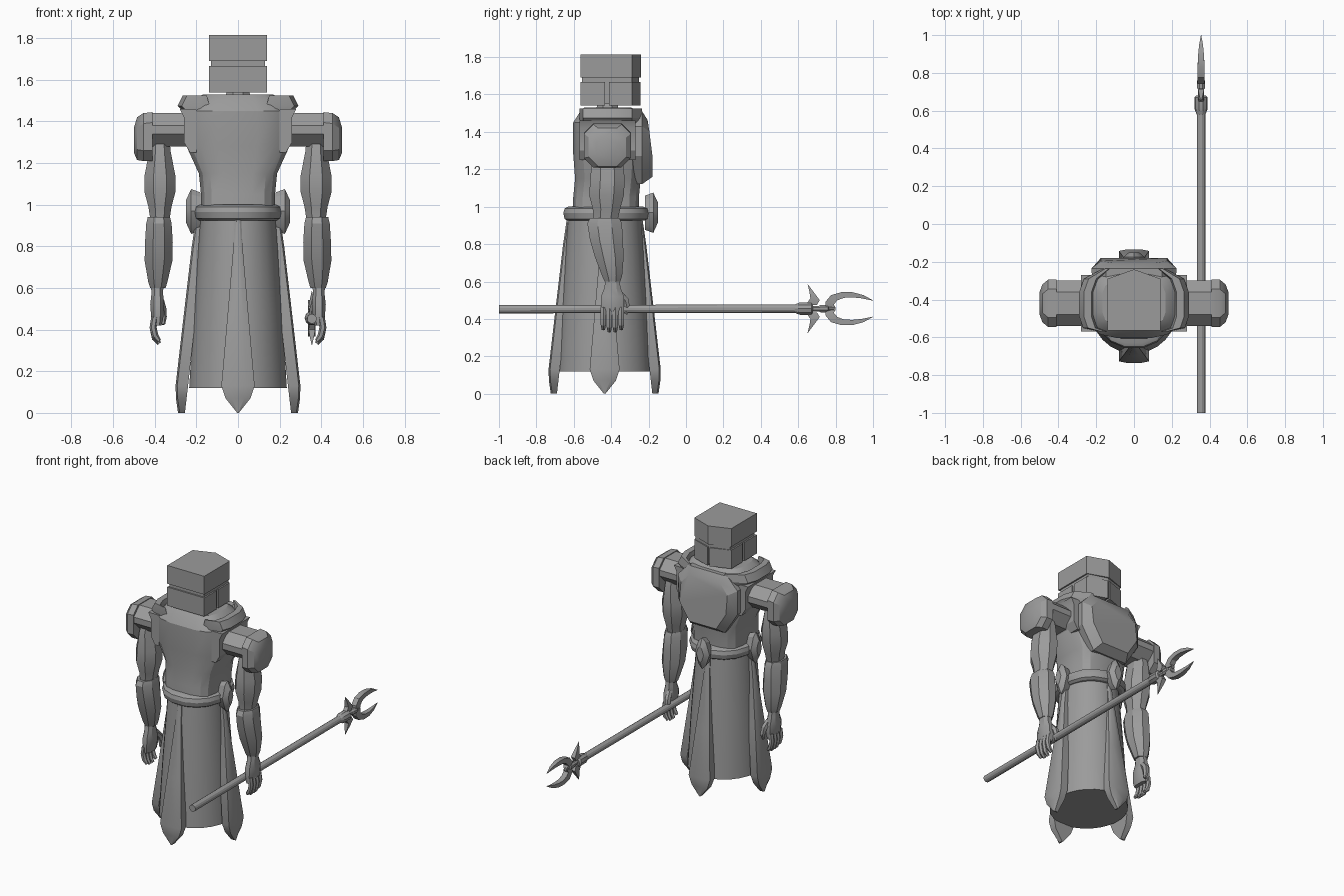
import bpy, bmesh, math
from mathutils import Vector

if "Cube" in bpy.data.objects:
    bpy.data.objects.remove(bpy.data.objects["Cube"])

grey = bpy.data.materials.new("plain grey")
grey.diffuse_color = (0.33, 0.33, 0.33, 1)
grey.use_nodes = True
grey.node_tree.nodes["Principled BSDF"].inputs["Base Color"].default_value = grey.diffuse_color
CY = -0.435  # body axis in y


def loft(name, rings, sx=1):
    """Skin equal-length point rings, capped at both ends; sx=-1 mirrors in x."""
    bm = bmesh.new()
    vs = [[bm.verts.new((p[0] * sx, p[1], p[2])) for p in r] for r in rings]
    n = len(vs[0])
    for a, b in zip(vs, vs[1:]):
        for i in range(n):
            j = (i + 1) % n
            bm.faces.new((a[i], a[j], b[j], b[i]))
    bm.faces.new(vs[0][::-1])
    bm.faces.new(vs[-1])
    bmesh.ops.remove_doubles(bm, verts=bm.verts, dist=1e-5)
    bmesh.ops.recalc_face_normals(bm, faces=bm.faces)
    me = bpy.data.meshes.new(name)
    bm.to_mesh(me)
    bm.free()
    me.materials.append(grey)
    ob = bpy.data.objects.new(name, me)
    bpy.context.collection.objects.link(ob)
    return ob


def oval(cx, cy, z, rx, ry, n=8, p=1.0):
    """Horizontal ring; p below 1 squares the corners."""
    out = []
    for i in range(n):
        a = 2 * math.pi * (i + 0.5) / n
        c, s = math.cos(a), math.sin(a)
        out.append((cx + rx * math.copysign(abs(c) ** p, c),
                    cy + ry * math.copysign(abs(s) ** p, s), z))
    return out


def prism(name, pts, z0, z1, sx=1):
    return loft(name, [[(x, y, z) for x, y in pts] for z in (z0, z1)], sx)


def tube(name, path, radii, n=8, sx=1):
    """Round limb along a path of points, rings facing the path."""
    path = [Vector(p) for p in path]
    rings = []
    for i, p in enumerate(path):
        d = (path[min(i + 1, len(path) - 1)] - path[max(i - 1, 0)]).normalized()
        u = d.cross(Vector((1, 0, 0))).normalized()
        v = d.cross(u)
        rings.append([p + radii[i] * (math.cos(t) * u + math.sin(t) * v)
                      for t in [2 * math.pi * (k + 0.5) / n for k in range(n)]])
    return loft(name, rings, sx)


def turned(ring, q):
    """Rotate points about the body axis by q quarter turns."""
    c, s = [(1, 0), (0, 1), (-1, 0), (0, -1)][q]
    return [(c * x - s * y, CY + s * x + c * y, z) for x, y, z in ring]


# Helmet: pointed-front blocks around a recessed core
def helm(i=0.0):
    return [(-.14 + i, -.565 + i), (.14 - i, -.565 + i), (.14 - i, -.29),
            (0, -.24 - i), (-.14 + i, -.29)]


prism("helmet_core", helm(.01), 1.55, 1.80)
prism("helmet_crown", helm(), 1.69, 1.815)
prism("helmet_back", [(-.14, -.565), (.14, -.565), (.14, -.433), (-.14, -.433)], 1.54, 1.667)
for s, side in ((1, "right"), (-1, "left")):
    prism("helmet_cheek_" + side, [(.008, -.412), (.14, -.412), (.14, -.29), (.008, -.243)],
          1.54, 1.667, s)
loft("neck", [oval(0, -.42, 1.50, .07, .07), oval(0, -.42, 1.56, .055, .055)])

# Torso: squared sections, then waist
sections = [(.96, .18, -.61, -.25), (1.05, .18, -.605, -.25), (1.15, .19, -.595, -.24),
            (1.28, .25, -.605, -.23), (1.45, .25, -.605, -.23), (1.505, .21, -.57, -.26),
            (1.53, .17, -.545, -.29)]
loft("torso", [oval(0, (a + b) / 2, z, w, (b - a) / 2, 16, .6) for z, w, a, b in sections])

# Chest plate on the +y side, bevelled to an inset face
outline = [(-.15, 1.51), (.15, 1.51), (.225, 1.43), (.225, 1.27), (.13, 1.12), (-.13, 1.12),
           (-.225, 1.27), (-.225, 1.43)]


def plate(y, k):
    return [(x * k, y - .12 * max(0, z - 1.3) * (k < 1), 1.3 + (z - 1.3) * k) for x, z in outline]


loft("chest_plate", [plate(-.30, .98), plate(-.235, 1), plate(-.18, .78)])

# Raised collar flaps around the shoulders
for s, side in ((1, "right"), (-1, "left")):
    path = [(.15, -.57), (.205, -.55), (.225, -.49), (.225, -.36), (.20, -.29), (.13, -.235)]
    rings = []
    for k, (x, y) in enumerate(path):
        o = .025 if k in (0, 5) else .05
        rings.append([(x, y, 1.525), (x + o * .8, y, 1.525), (x + o * 1.3, y, 1.475),
                      (x + o * .6, y, 1.44), (x - .02, y, 1.45)])
    loft("collar_" + side, rings, s)
    # Strap at the arm opening
    loft("arm_strap_" + side, [[(x, y, z) for y in (-.57, -.27) for x in
         ((.20, .20 + w) if y < -.4 else (.20 + w, .20))]
         for z, w in ((1.25, .03), (1.30, .06), (1.42, .06), (1.46, .08))], s)

# Belt with rounded edges
loft("belt", [oval(0, -.428, z, r, r + .02, 16, .9) for z, r in
              ((.925, .19), (.935, .205), (.965, .212), (.99, .205), (1.0, .185))])

# Belt ornaments on the +y side and both hips
gem = [(0, 1.075), (.028, 1.05), (.055, .97), (.028, .89), (0, .86),
       (-.028, .89), (-.055, .97), (-.028, 1.05)]


def gem_ring(r, k, q):
    return turned([(r, a * k, .97 + (z - .97) * k) for a, z in gem], q)


for q, side in ((0, "right"), (1, "centre"), (2, "left")):
    d = .035 if q == 1 else 0
    loft("belt_ornament_" + side,
         [gem_ring(.18 + d, .85, q), gem_ring(.225 + d, 1, q), gem_ring(.25 + d, .5, q)])

# Skirt and four flaring pointed panels
loft("skirt", [oval(0, CY, z, r, r + .015, 28) for z, r in
               ((.12, .236), (.5, .213), (.95, .18))])
for q, side in enumerate(("right", "inner", "left", "outer")):
    rings = []
    for z, ro, ri, w in ((.95, .20, .16, .015), (.80, .222, .175, .022), (.45, .263, .205, .052),
                         (.13, .30, .24, .08), (.07, .298, .247, .06), (.0, .288, .255, .004)):
        rings.append(turned([(ri, -w, z), (ro - .008, -w, z), (ro, -w * .5, z), (ro, w * .5, z),
                             (ro - .008, w, z), (ri, w, z)], q))
    loft("skirt_panel_" + side, rings)


# Arms, built on the right and mirrored
def chamfer(x, y0, y1, z0, z1, c):
    return [(x, y0 + c, z0), (x, y1 - c, z0), (x, y1, z0 + c), (x, y1, z1 - c),
            (x, y1 - c, z1), (x, y0 + c, z1), (x, y0, z1 - c), (x, y0, z0 + c)]


for s, side in ((1, "right"), (-1, "left")):
    loft("shoulder_joint_" + side, [chamfer(x, -.54, -.30, 1.28, 1.44, .06)
                                    for x in (.22, .43)], s)
    loft("shoulder_pad_" + side,
         [chamfer(.41, -.545, -.295, 1.21, 1.445, .05), chamfer(.455, -.545, -.295, 1.21, 1.44, .05),
          chamfer(.485, -.52, -.32, 1.215, 1.42, .05), chamfer(.50, -.48, -.36, 1.25, 1.37, .03)], s)
    loft("upper_arm_" + side, [oval(.375, cy, z, rx, ry) for z, cy, rx, ry in
         ((1.32, -.42, .05, .07), (1.26, -.42, .055, .09), (1.14, -.42, .08, .10),
          (1.06, -.425, .08, .10), (.99, -.425, .06, .08), (.93, -.43, .05, .07))], s)
    loft("forearm_" + side, [oval(cx, cy, z, rx, ry) for z, cx, cy, rx, ry in
         ((.94, .38, -.435, .058, .085), (.91, .38, -.435, .066, .10), (.82, .38, -.425, .072, .095),
          (.73, .382, -.41, .072, .083), (.63, .385, -.395, .05, .058), (.60, .385, -.393, .04, .045))], s)
    loft("hand_" + side, [oval(.388, cy, z, rx, ry, 8, .8) for z, cy, rx, ry in
         ((.63, -.393, .032, .04), (.57, -.393, .03, .045), (.52, -.393, .036, .065),
          (.45, -.393, .03, .065), (.42, -.395, .022, .058))], s)
    # Fingers curl inward, thumb reaches out on the +y side
    for k in range(4):
        y = -.442 + k * .032
        e = (0, -.012, -.012, .0)[k]
        tube(f"finger_{side}_{k + 1}", [(.40, y, .46), (.408, y, .41), (.398, y, .37 + e),
                                        (.378, y, .345 + e)], [.017, .017, .016, .010], 6, s)
    tube("thumb_" + side, [(.375, -.36, .54), (.365, -.325, .50), (.36, -.315, .46),
                           (.36, -.322, .425)], [.02, .021, .018, .010], 6, s)

# Polearm: shaft, collar and neck along y
PX, PZ = .355, .455
tube("pole_shaft", [(PX, -1, PZ - .003), (PX, .62, PZ)], [.023, .023], 12)
tube("pole_collar", [(PX, y, PZ) for y in (.58, .61, .67, .68)], [.023, .035, .035, .025], 10)
tube("pole_neck", [(PX, y, PZ) for y in (.67, .71, .72, .76, .765, .80)],
     [.016, .016, .022, .022, .012, .010], 8)

# Paired side spikes and curved prongs
for s, side in ((1, "upper"), (-1, "lower")):
    def flat(name, pts_rings):
        loft(name + "_" + side, [[(PX + w * a, y, PZ + s * z) for y, z, a in
             ((y0, z0, -1), (y0, z0, 1), (y1, z1, 1), (y1, z1, -1))]
             for y0, z0, y1, z1, w in pts_rings])
    flat("side_spike", [(.64, .02, .70, .02, .012), (.665, .055, .715, .045, .016),
                        (.66, .09, .685, .085, .010), (.65, .13, .652, .129, .001)])
    flat("prong", [(.745, .012, .80, .005, .014), (.745, .035, .79, .022, .018),
                   (.775, .072, .81, .045, .018), (.83, .088, .845, .058, .018),
                   (.89, .088, .89, .060, .016), (.95, .072, .94, .055, .010),
                   (1.0, .044, .997, .043, .001)])

# Smooth rounded parts, keep creases sharp
for ob in bpy.context.collection.objects:
    ob.select_set(True)
    bpy.context.view_layer.objects.active = ob
bpy.ops.object.shade_smooth_by_angle(angle=math.radians(28))
